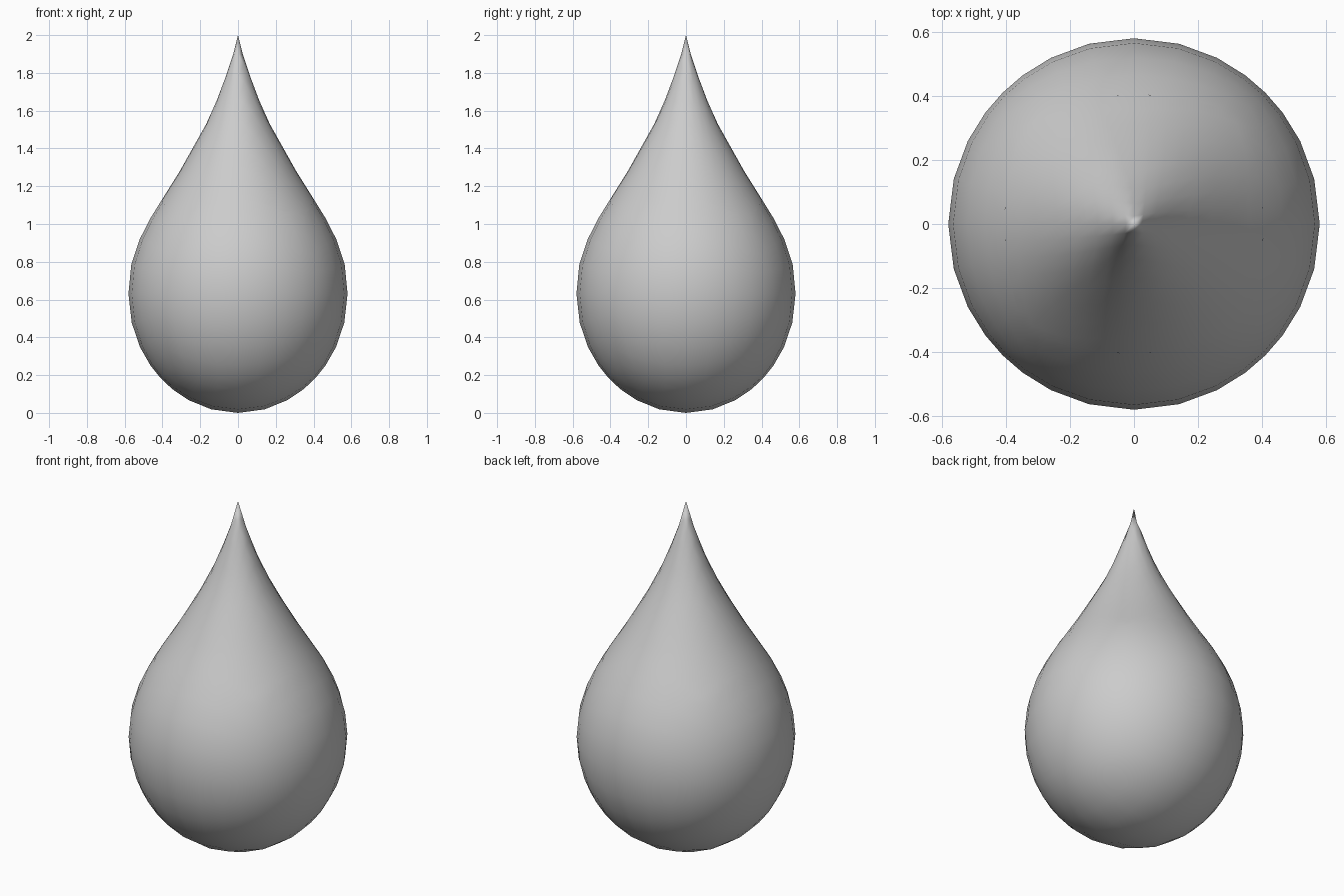
import bpy, bmesh, math

if "Cube" in bpy.data.objects:
    bpy.data.objects.remove(bpy.data.objects["Cube"])

# Upper profile: (elevation in degrees, radius, height)
PROFILE = [(0, .58, .63), (14.04, .565, .785), (26.57, .52, .92), (36.87, .464, 1.03),
           (45, .405, 1.125), (53.13, .308, 1.28), (63.43, .168, 1.53),
           (69.44, .112, 1.655), (75.96, .065, 1.78), (82.87, .025, 1.90), (90, 0, 2)]


def drop_point(elev):
    """Radius and height of the drop for an elevation angle."""
    if elev <= 0:
        a = math.radians(elev)
        return .58 * math.cos(a), .63 + .63 * math.sin(a)
    for (e0, r0, z0), (e1, r1, z1) in zip(PROFILE, PROFILE[1:]):
        if elev <= e1:
            t = (elev - e0) / (e1 - e0)
            return r0 + (r1 - r0) * t, z0 + (z1 - z0) * t
    return 0, 2


# Cube grid, eight faces per side, with a denser top
bm = bmesh.new()
bmesh.ops.create_cube(bm, size=2)
bmesh.ops.subdivide_edges(bm, edges=bm.edges[:], cuts=7, use_grid_fill=True)
top = [e for e in bm.edges if all(v.co.z > .999 for v in e.verts)]
bmesh.ops.subdivide_edges(bm, edges=top, cuts=1, use_grid_fill=True)

# Wrap the grid onto the teardrop profile
for v in bm.verts:
    flat = math.hypot(v.co.x, v.co.y)
    r, z = drop_point(math.degrees(math.atan2(v.co.z, flat)))
    k = r / flat if flat > 1e-6 else 0
    v.co = (v.co.x * k, v.co.y * k, z)
for f in bm.faces:
    f.smooth = True
bmesh.ops.recalc_face_normals(bm, faces=bm.faces[:])

mesh = bpy.data.meshes.new("water_drop")
bm.to_mesh(mesh)
bm.free()
bpy.context.collection.objects.link(bpy.data.objects.new("water_drop", mesh))
